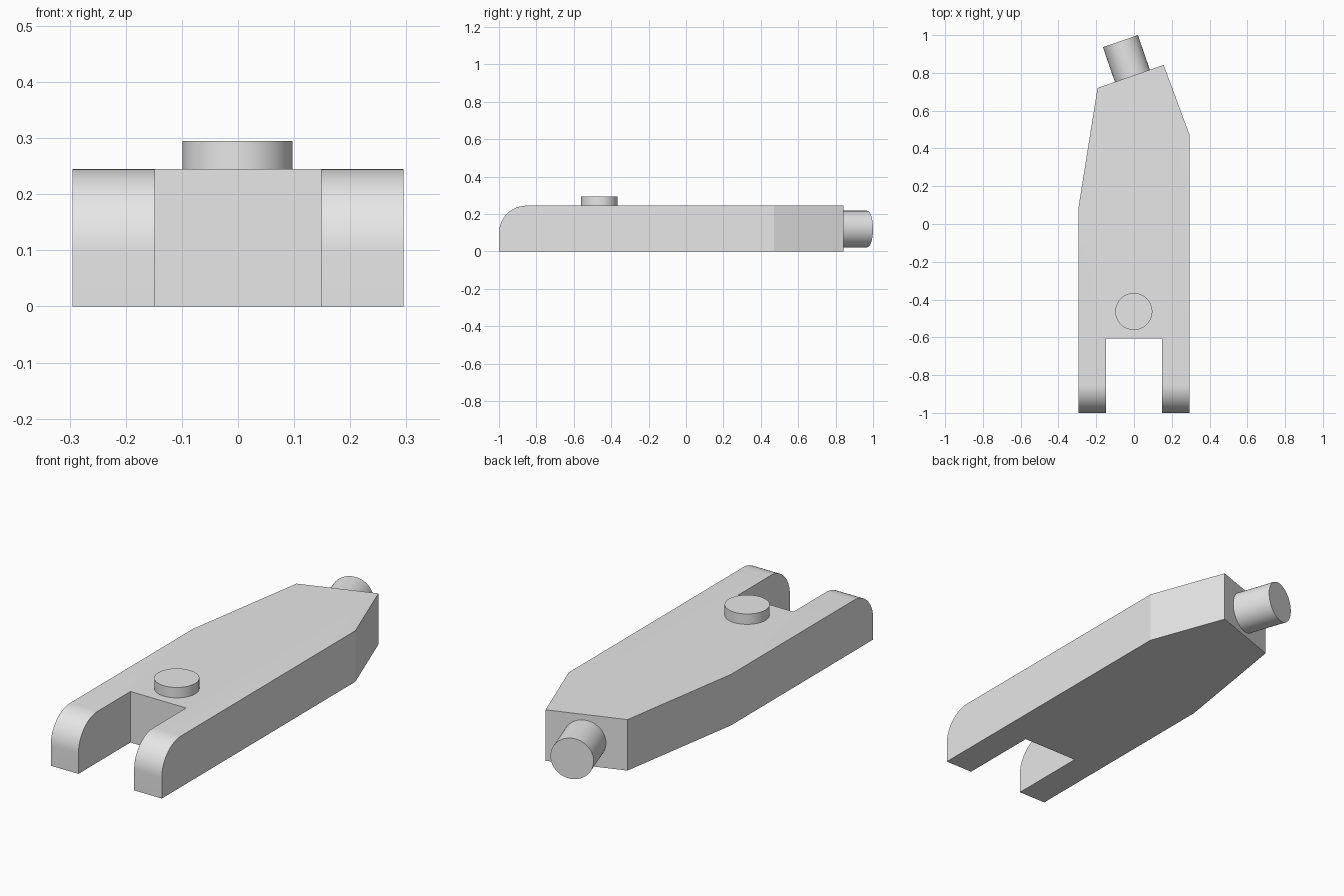
import bpy
import bmesh
import math
from mathutils import Vector

default = bpy.data.objects.get("Cube")
if default:
    bpy.data.objects.remove(default, do_unlink=True)

GREY = (0.8, 0.8, 0.8, 1)
grey = bpy.data.materials.new("plain grey")
grey.use_nodes = True
grey.diffuse_color = GREY
grey.node_tree.nodes["Principled BSDF"].inputs["Base Color"].default_value = GREY

HEIGHT = 0.245
HALF = 0.295
SLOT = 0.148


def finish(obj):
    obj.data.materials.append(grey)
    bpy.ops.object.select_all(action="DESELECT")
    obj.select_set(True)
    bpy.context.view_layer.objects.active = obj
    bpy.ops.object.shade_smooth_by_angle(angle=math.radians(20))


def cylinder(name, start, end, radius):
    start, end = Vector(start), Vector(end)
    axis = end - start
    bpy.ops.mesh.primitive_cylinder_add(
        vertices=64, radius=radius, depth=axis.length,
        location=(start + end) / 2,
        rotation=axis.to_track_quat("Z", "Y").to_euler())
    obj = bpy.context.object
    obj.name = name
    finish(obj)


# Body: extruded outline with a two-pronged front and a skewed, tapered back
outline = [(-HALF, -1), (-SLOT, -1), (-SLOT, -0.605), (SLOT, -0.605),
           (SLOT, -1), (HALF, -1), (HALF, 0.47), (0.157, 0.842),
           (-0.193, 0.72), (-HALF, 0.08)]
bm = bmesh.new()
base = bm.faces.new([bm.verts.new((x, y, 0)) for x, y in outline])
top = bmesh.ops.extrude_face_region(bm, geom=[base])["geom"]
bmesh.ops.translate(bm, vec=(0, 0, HEIGHT),
                    verts=[v for v in top if isinstance(v, bmesh.types.BMVert)])
bmesh.ops.recalc_face_normals(bm, faces=bm.faces)

# Rounded upper front edge of each prong
nose = [e for e in bm.edges
        if all(v.co.y < -0.99 and v.co.z > 0.2 for v in e.verts)]
bmesh.ops.bevel(bm, geom=nose, offset=0.147, offset_type="OFFSET",
                segments=16, profile=0.5, affect="EDGES")
mesh = bpy.data.meshes.new("body")
bm.to_mesh(mesh)
bm.free()
body = bpy.data.objects.new("body", mesh)
bpy.context.collection.objects.link(body)
finish(body)

# Round button on top, and angled peg square to the skewed back face
cylinder("top_button", (-0.001, -0.463, HEIGHT - 0.02), (-0.001, -0.463, 0.295), 0.098)
cylinder("back_peg", (-0.002, 0.765, 0.12), (-0.072, 0.968, 0.12), 0.098)
